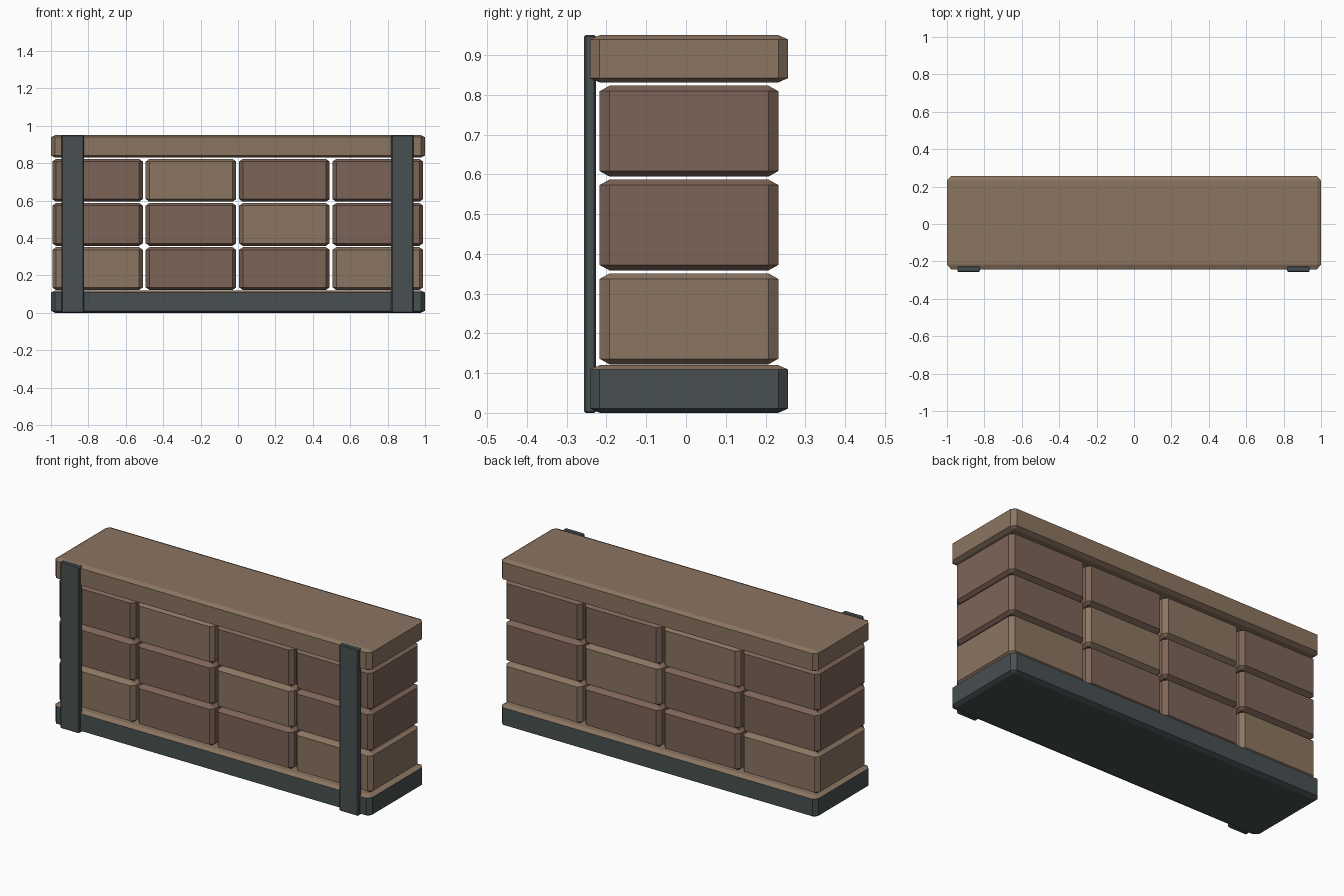
import bpy, bmesh
from mathutils import Vector

if "Cube" in bpy.data.objects:
    bpy.data.objects.remove(bpy.data.objects["Cube"])


def material(name, rgb):
    m = bpy.data.materials.new(name)
    m.diffuse_color = (*rgb, 1)
    m.use_nodes = True
    m.node_tree.nodes["Principled BSDF"].inputs["Base Color"].default_value = m.diffuse_color
    return m


LIGHT = material("light_brick", (0.26, 0.178, 0.12))
DARK = material("dark_brick", (0.205, 0.127, 0.095))
METAL = material("dark_metal", (0.065, 0.08, 0.084))


def chamfered_box(name, lo, hi, chamfer, mats):
    """Box between two corners, with its own chamfer width on each axis."""
    lo, hi, c = Vector(lo), Vector(hi), Vector(chamfer)
    size, mid = hi - lo, (lo + hi) / 2
    bm = bmesh.new()
    bmesh.ops.create_cube(bm, size=1)
    bmesh.ops.scale(bm, verts=bm.verts, vec=[s / k for s, k in zip(size, c)])
    bmesh.ops.bevel(bm, geom=bm.edges[:], offset=1, segments=1,
                    affect='EDGES', profile=0.5)
    bmesh.ops.scale(bm, verts=bm.verts, vec=c)
    bm.normal_update()
    # a second material covers the upward faces
    if len(mats) > 1:
        for f in bm.faces:
            f.material_index = 1 if f.normal.z > 0.3 else 0
    me = bpy.data.meshes.new(name)
    bm.to_mesh(me)
    bm.free()
    for m in mats:
        me.materials.append(m)
    ob = bpy.data.objects.new(name, me)
    ob.location = mid
    bpy.context.collection.objects.link(ob)
    return ob


# base and cap slabs
SLAB = (0.022, 0.025, 0.011)
chamfered_box("base_slab", (-1, -0.242, 0), (1, 0.257, 0.12), SLAB, [METAL, LIGHT])
chamfered_box("cap_slab", (-1, -0.242, 0.831), (1, 0.257, 0.95), SLAB, [LIGHT])

# three rows of four separate bricks, bottom row first (L light, D dark)
for r, row in enumerate(("LDDL", "DDLD", "DLDD")):
    z = 0.122 + 0.236 * r
    for i, tone in enumerate(row):
        x = -0.993 + 0.4995 * i
        chamfered_box(f"brick_{r + 1}_{i + 1}", (x, -0.217, z),
                      (x + 0.484, 0.232, z + 0.229), (0.02, 0.025, 0.014),
                      [LIGHT if tone == "L" else DARK])

# upright straps on the front
for side, x in (("left", -0.944), ("right", 0.819)):
    chamfered_box(f"{side}_strap", (x, -0.257, 0), (x + 0.12, -0.226, 0.95),
                  (0.006, 0.005, 0.004), [METAL])
